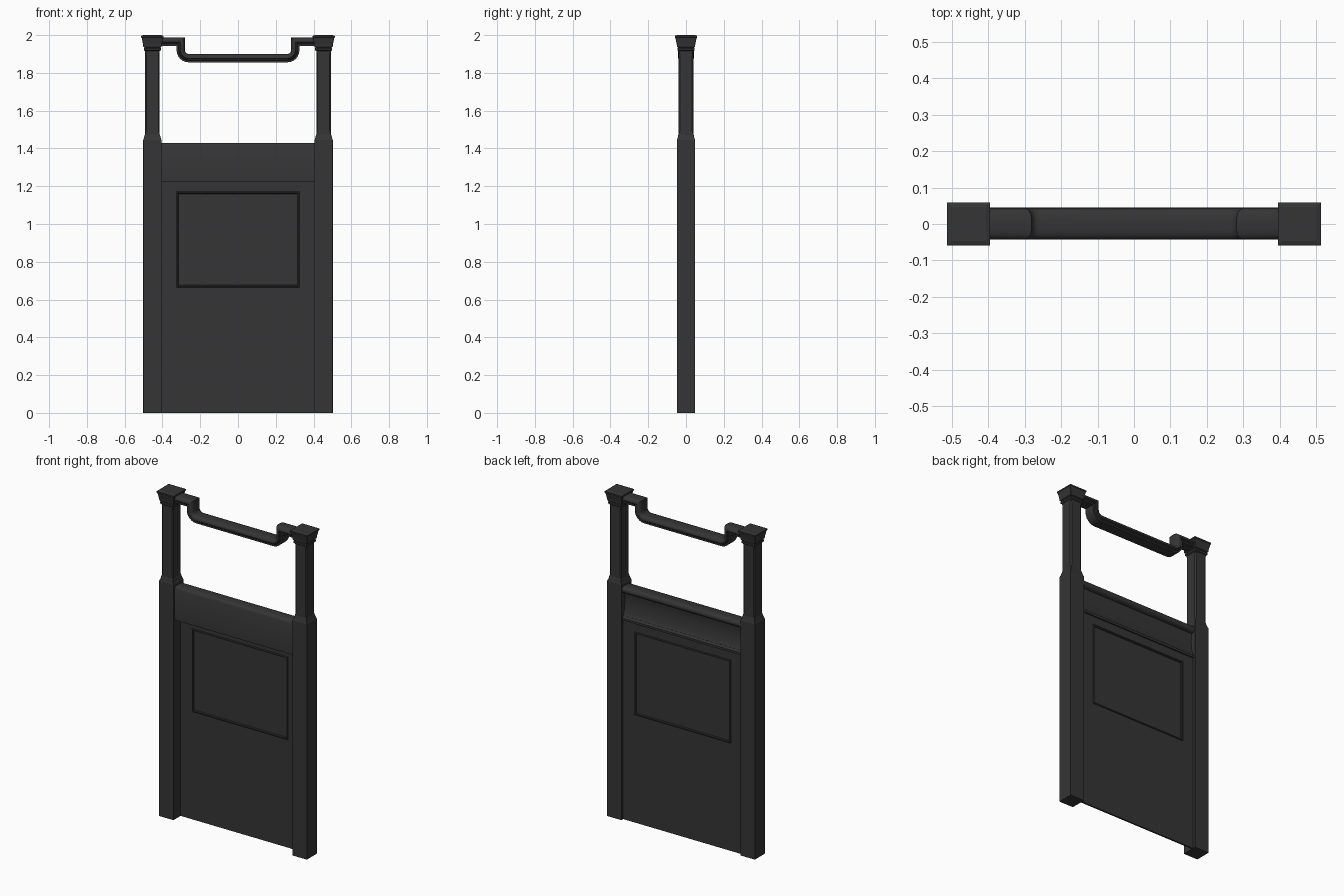
import bpy, bmesh, math

if "Cube" in bpy.data.objects:
    bpy.data.objects.remove(bpy.data.objects["Cube"])

dark = bpy.data.materials.new("dark_grey")
dark.diffuse_color = (0.035, 0.035, 0.035, 1)
dark.use_nodes = True
dark.node_tree.nodes["Principled BSDF"].inputs["Base Color"].default_value = dark.diffuse_color


def make(name, rings, closed=False, smooth=False):
    """Skin a list of equal-length point rings; cap the ends unless closed."""
    bm = bmesh.new()
    vs = [[bm.verts.new(p) for p in ring] for ring in rings]
    n, m = len(rings[0]), len(rings)
    for i in range(m if closed else m - 1):
        a, b = vs[i], vs[(i + 1) % m]
        for j in range(n):
            k = (j + 1) % n
            bm.faces.new((a[j], a[k], b[k], b[j]))
    if not closed:
        bm.faces.new(vs[0])
        bm.faces.new(vs[-1])
    bmesh.ops.recalc_face_normals(bm, faces=bm.faces)
    me = bpy.data.meshes.new(name)
    bm.to_mesh(me)
    bm.free()
    me.materials.append(dark)
    ob = bpy.data.objects.new(name, me)
    bpy.context.collection.objects.link(ob)
    if smooth:
        bpy.ops.object.select_all(action='DESELECT')
        ob.select_set(True)
        bpy.context.view_layer.objects.active = ob
        bpy.ops.object.shade_smooth_by_angle(angle=math.radians(35))
    return ob


def box(name, x0, x1, y0, y1, z0, z1):
    return make(name, [[(x0, y0, z), (x1, y0, z), (x1, y1, z), (x0, y1, z)]
                       for z in (z0, z1)])


def square_ring(cx, h, c, z):
    """Square of half width h with corners cut by c."""
    d = h - c
    return [(cx + x, y, z) for x, y in ((-d, -h), (d, -h), (h, -d), (h, d),
                                        (d, h), (-d, h), (-h, d), (-h, -d))]


# Newel posts: square base, stopped chamfer shaft, moulded capital
POST = [(.0485, .0005, 0), (.0485, .0005, 1.445), (.0445, .0005, 1.455),
        (.041, .001, 1.47), (.039, .001, 1.475), (.039, .007, 1.495),
        (.039, .007, 1.9), (.039, .001, 1.915), (.045, .001, 1.92),
        (.045, .001, 1.93), (.042, .001, 1.934), (.048, .001, 1.938),
        (.049, .001, 1.95), (.056, .001, 1.985), (.059, .001, 1.988),
        (.059, .001, 1.996), (.047, .001, 2.0)]
for s, side in ((-1, "left"), (1, "right")):
    make(side + "_post", [square_ring(s * .4535, h, c, z) for h, c, z in POST])

# Thin panel set towards the back
PF, PB = .021, .031
box("panel", -.41, .41, PF, PB, 0, 1.25)

# Raised picture-frame moulding on both faces of the panel
for name, y, d in (("front_frame", PF, -1), ("back_frame", PB, 1)):
    prof = [(0, -.002), (0, .004), (.004, .007), (.009, .005), (.013, -.002)]
    rings = []
    for sx, sz in ((-1, -1), (1, -1), (1, 1), (-1, 1)):
        rings.append([(sx * (.326 - i), y + d * o, .918 + sz * (.254 - i))
                      for i, o in prof])
    make(name, rings, closed=True)

# Top rail: flat front, rolled top edge and cove at the back
rail = [(-.036, 1.225), (-.036, 1.415), (-.031, 1.425), (-.022, 1.43)]
rail += [(.025 + .02 * math.sin(a), 1.41 + .02 * math.cos(a))
         for a in [math.pi * i / 8 for i in range(8)]]
rail += [(.019, 1.388), (.015, 1.365), (.014, 1.335), (.017, 1.3),
         (.023, 1.27), (.031, 1.248), (.039, 1.238), (.039, 1.225)]
make("top_rail", [[(x, y, z) for y, z in rail] for x in (-.412, .412)], smooth=True)

# Dropped handrail swept along a stepped path
R = .042
half = [(-.41, 1.965), (-.303, 1.965)]
half += [(-.303 + R - R * math.cos(a), 1.878 + R - R * math.sin(a))
         for a in [math.pi / 2 * i / 6 for i in range(7)]]
path = half + [(-x, z) for x, z in reversed(half)]
side_prof = [(.012, .022), (.028, .020), (.037, .015), (.042, .007), (.042, -.001),
             (.038, -.005), (.038, -.009), (.033, -.013), (.033, -.022)]
section = side_prof + [(-y, n) for y, n in reversed(side_prof)]
rings = []
for i, (x, z) in enumerate(path):
    norms = []
    for a, b in ((i - 1, i), (i, i + 1)):
        if a >= 0 and b < len(path):
            dx, dz = path[b][0] - path[a][0], path[b][1] - path[a][1]
            l = math.hypot(dx, dz)
            norms.append((-dz / l, dx / l))
    n0, n1 = norms[0], norms[-1]
    k = 1 + n0[0] * n1[0] + n0[1] * n1[1]
    mx, mz = (n0[0] + n1[0]) / k, (n0[1] + n1[1]) / k
    rings.append([(x + mx * n, y, z + mz * n) for y, n in section])
make("handrail", rings, smooth=True)
